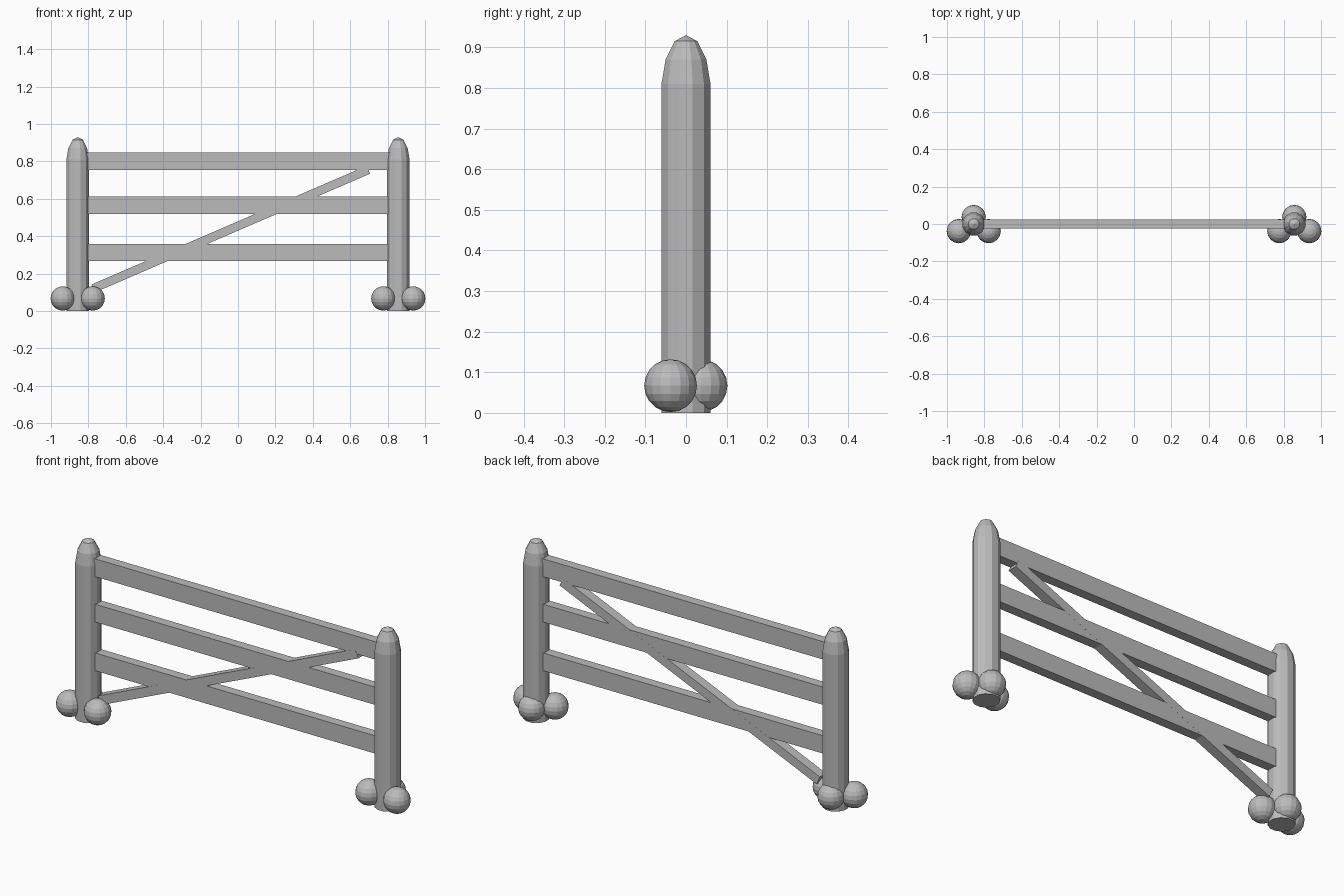
import bpy, bmesh, math
from mathutils import Matrix

cube = bpy.data.objects.get("Cube")
if cube:
    bpy.data.objects.remove(cube, do_unlink=True)

grey = bpy.data.materials.new("plain grey")
grey.use_nodes = True
colour = (0.5, 0.5, 0.5, 1)
grey.diffuse_color = colour
grey.node_tree.nodes["Principled BSDF"].inputs["Base Color"].default_value = colour


def add_object(name, bm, location=(0, 0, 0)):
    bmesh.ops.recalc_face_normals(bm, faces=bm.faces)
    mesh = bpy.data.meshes.new(name)
    bm.to_mesh(mesh)
    bm.free()
    mesh.materials.append(grey)
    obj = bpy.data.objects.new(name, mesh)
    obj.location = location
    bpy.context.collection.objects.link(obj)
    return obj


def post(name, x, sides=12):
    # Straight shaft, rounded shoulder and a shallow pointed cap
    profile = [(0.0625, 0), (0.0625, 0.81), (0.052, 0.87), (0.029, 0.915)]
    bm = bmesh.new()
    rings = []
    for radius, z in profile:
        angles = [math.tau * (i + 0.5) / sides for i in range(sides)]
        rings.append([bm.verts.new((radius * math.cos(a), radius * math.sin(a), z))
                      for a in angles])
    tip = bm.verts.new((0, 0, 0.93))
    bm.faces.new(rings[0])
    for i in range(sides):
        j = (i + 1) % sides
        for low, high in zip(rings, rings[1:]):
            bm.faces.new((low[i], low[j], high[j], high[i]))
        bm.faces.new((rings[-1][i], rings[-1][j], tip))
    add_object(name, bm, (x, 0, 0))


def ball(name, location):
    bm = bmesh.new()
    bmesh.ops.create_uvsphere(bm, u_segments=16, v_segments=10, radius=0.065)
    add_object(name, bm, location)


def bar(name, size, location, tilt=0):
    bm = bmesh.new()
    bmesh.ops.create_cube(bm, size=1, matrix=Matrix.Diagonal((*size, 1)))
    add_object(name, bm, location).rotation_euler.y = -tilt


# Posts, each with three stones around the foot
for side, x in (("right", -0.857), ("left", 0.857)):
    post(side + "_post", x)
    for place, dx, y in (("outer", -0.08, -0.038), ("inner", 0.08, -0.038), ("back", 0, 0.037)):
        ball(f"{side}_{place}_stone", (x + dx, y, 0.067))

# Horizontal rails
for name, z in (("lower_rail", 0.313), ("middle_rail", 0.565), ("upper_rail", 0.8)):
    bar(name, (1.62, 0.05, 0.092), (0, 0, z))

# Diagonal brace
start, end = (-0.775, 0.12), (0.697, 0.755)
dx, dz = end[0] - start[0], end[1] - start[1]
bar("diagonal_brace", (math.hypot(dx, dz), 0.0505, 0.046),
    ((start[0] + end[0]) / 2, 0, (start[1] + end[1]) / 2), math.atan2(dz, dx))
